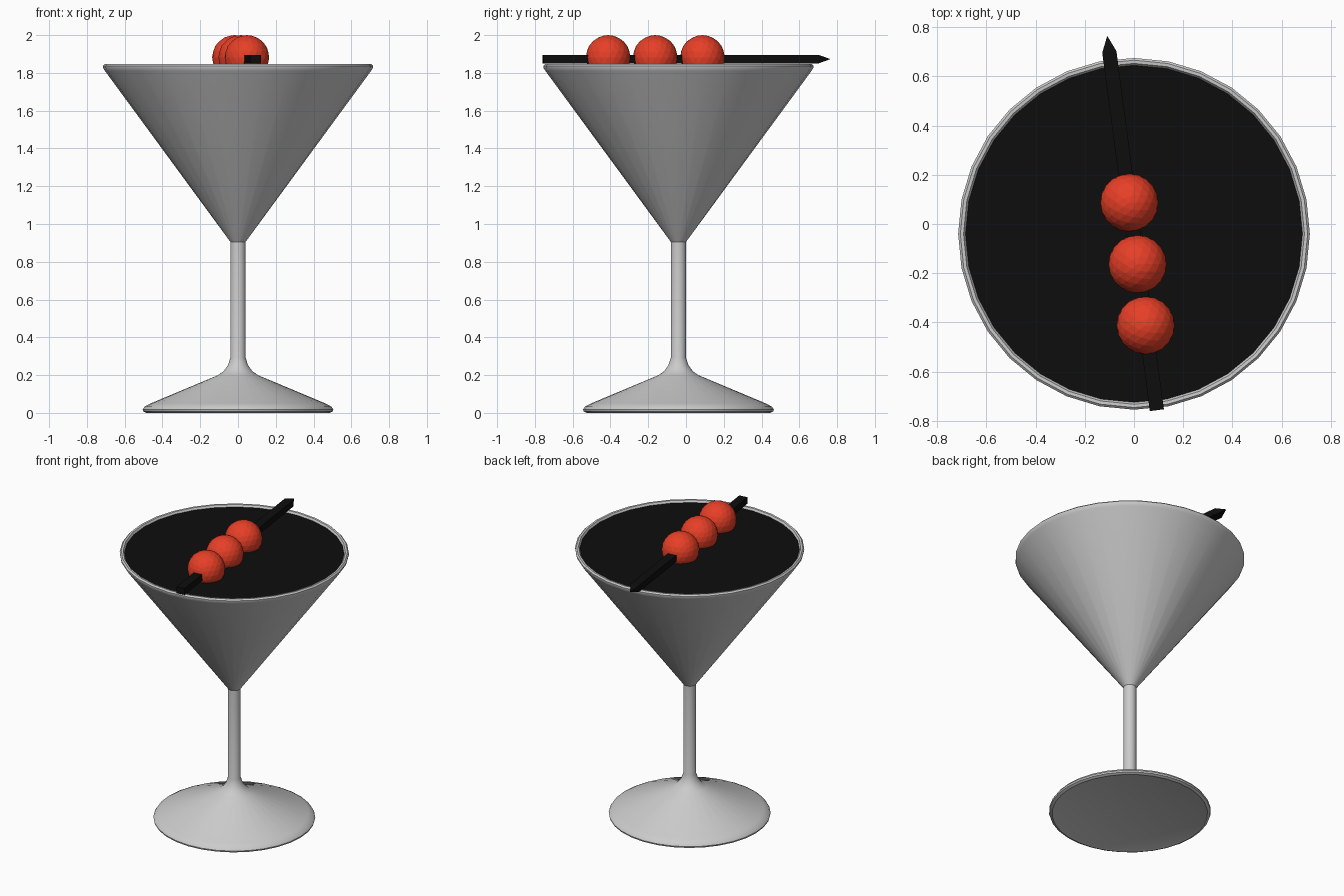
import bpy, bmesh, math
from mathutils import Vector, Matrix

if "Cube" in bpy.data.objects:
    bpy.data.objects.remove(bpy.data.objects["Cube"])

CY = -0.04      # the glass axis sits slightly forward of the pick's middle
SIDES = 32


def material(name, color):
    m = bpy.data.materials.new(name)
    m.diffuse_color = color
    m.use_nodes = True
    m.node_tree.nodes["Principled BSDF"].inputs["Base Color"].default_value = m.diffuse_color
    return m


def finish(bm, name, mat=None, smooth=None):
    bmesh.ops.recalc_face_normals(bm, faces=bm.faces)
    me = bpy.data.meshes.new(name)
    bm.to_mesh(me)
    bm.free()
    ob = bpy.data.objects.new(name, me)
    bpy.context.collection.objects.link(ob)
    if mat:
        me.materials.append(mat)
    if smooth:
        bpy.ops.object.select_all(action='DESELECT')
        ob.select_set(True)
        bpy.context.view_layer.objects.active = ob
        bpy.ops.object.shade_smooth_by_angle(angle=math.radians(smooth))
    return ob


def lathe(name, profile, mat=None):
    bm = bmesh.new()
    vs = [bm.verts.new((r, 0, z)) for r, z in profile]
    es = [bm.edges.new(p) for p in zip(vs, vs[1:])]
    bmesh.ops.spin(bm, geom=vs + es, cent=(0, 0, 0), axis=(0, 0, 1),
                   angle=2 * math.pi, steps=SIDES)
    bmesh.ops.remove_doubles(bm, verts=bm.verts, dist=0.0005)
    bmesh.ops.translate(bm, verts=bm.verts, vec=(0, CY, 0))
    return finish(bm, name, mat, 35)


black = material("black", (0.004, 0.004, 0.004, 1))
red = material("red", (0.8, 0.05, 0.02, 1))

# Glass: foot, stem, thin conical bowl and rounded rim in one profile
lathe("glass", [
    (0, 0.004), (0.475, 0.004), (0.485, 0), (0.502, 0.008), (0.505, 0.018),
    (0.495, 0.033), (0.463, 0.05), (0.105, 0.2), (0.075, 0.222),
    (0.053, 0.253), (0.04, 0.293), (0.04, 0.905),
    (0.704, 1.81), (0.714, 1.826), (0.715, 1.837), (0.706, 1.846),
    (0.693, 1.845), (0.685, 1.832), (0.67, 1.805), (0, 0.93)])

# Drink filling the bowl
lathe("drink", [(0, 0.94), (0.668, 1.808), (0.686, 1.832), (0, 1.832)], black)

# Pick: square bar with a pointed end
tail, tip = Vector((0.093, -0.757, 1.873)), Vector((-0.109, 0.765, 1.873))
axis = tip - tail
length = axis.length
w, h, point = 0.029, 0.022, 0.066
bm = bmesh.new()
bmesh.ops.create_cube(bm, size=1)
bmesh.ops.scale(bm, verts=bm.verts, vec=(2 * w, length - point, 2 * h))
bmesh.ops.translate(bm, verts=bm.verts, vec=(0, (length - point) / 2, 0))
end = max(bm.faces, key=lambda f: f.calc_center_median().y)
apex = bmesh.ops.poke(bm, faces=[end])["verts"][0]
apex.co.y = length
turn = Matrix.Rotation(math.atan2(-axis.x, axis.y), 4, 'Z')
bmesh.ops.transform(bm, verts=bm.verts, matrix=Matrix.Translation(tail) @ turn)
finish(bm, "pick", black)

# Three faceted berries threaded on the pick
for i, y in enumerate((-0.412, -0.163, 0.087)):
    x = tail.x + axis.x * (y - tail.y) / axis.y
    bm = bmesh.new()
    bmesh.ops.create_icosphere(bm, subdivisions=3, radius=0.118)
    bmesh.ops.translate(bm, verts=bm.verts, vec=(x, y, 1.882))
    finish(bm, f"berry_{i + 1}", red)
